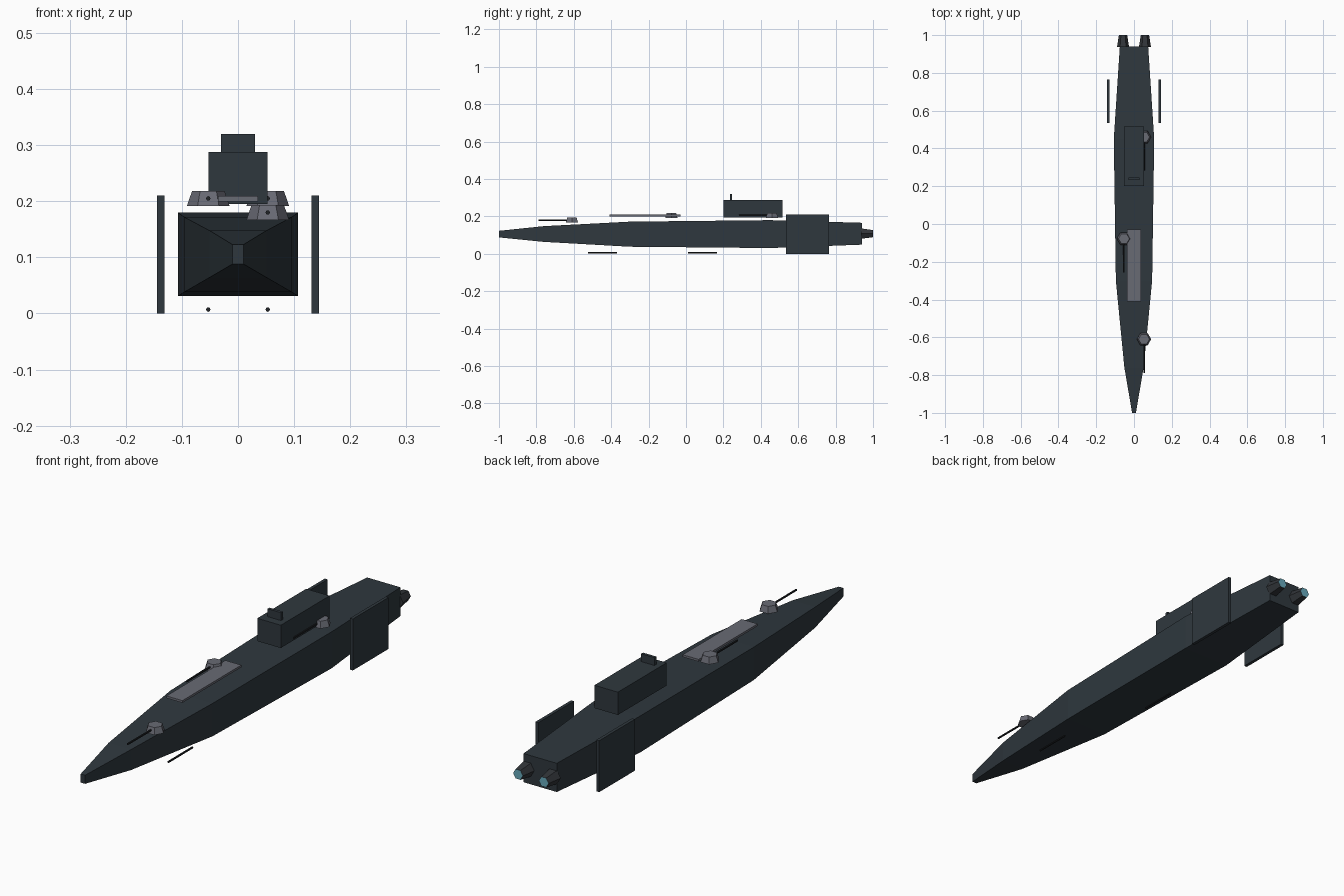
import bpy
import bmesh
import math
from mathutils import Matrix, Vector

old = bpy.data.objects.get("Cube")
if old:
    bpy.data.objects.remove(old, do_unlink=True)


def material(name, r, g, b):
    m = bpy.data.materials.new(name)
    m.use_nodes = True
    m.diffuse_color = (r, g, b, 1)
    m.node_tree.nodes["Principled BSDF"].inputs["Base Color"].default_value = (r, g, b, 1)
    return m


HULL = material("dark blue grey", 0.028, 0.039, 0.048)
GREY = material("mid grey", 0.14, 0.145, 0.175)
DARK = material("gunmetal", 0.014, 0.016, 0.019)
BELL = material("engine grey", 0.032, 0.036, 0.042)
GLOW = material("engine cyan", 0.14, 0.4, 0.5)


def finish(name, bm, *mats):
    bmesh.ops.recalc_face_normals(bm, faces=bm.faces)
    mesh = bpy.data.meshes.new(name)
    bm.to_mesh(mesh)
    bm.free()
    for m in mats:
        mesh.materials.append(m)
    obj = bpy.data.objects.new(name, mesh)
    bpy.context.collection.objects.link(obj)
    return obj


def box(name, low, high, mat):
    low, high = Vector(low), Vector(high)
    bm = bmesh.new()
    bmesh.ops.create_cube(bm, size=1, matrix=Matrix.Translation((low + high) / 2)
                          @ Matrix.Diagonal((*(high - low), 1)))
    return finish(name, bm, mat)


def cone(bm, centre, r1, r2, depth, sides, rotation):
    bmesh.ops.create_cone(bm, cap_ends=True, segments=sides, radius1=r1, radius2=r2,
                          depth=depth, matrix=Matrix.Translation(centre) @ rotation)


AFT = Matrix.Rotation(-math.pi / 2, 4, "X")
HEX = Matrix.Rotation(math.pi / 6, 4, "Z")

# Hull: rectangular sections (y, half width, bottom, top) joined nose to stern
sections = [(-1, 0.01, 0.088, 0.123), (-0.76, 0.051, 0.064, 0.148),
            (-0.3, 0.096, 0.038, 0.172), (0.45, 0.107, 0.031, 0.18),
            (0.94, 0.075, 0.049, 0.166)]
bm = bmesh.new()
rings = [[bm.verts.new(p) for p in ((-w, y, b), (w, y, b), (w, y, t), (-w, y, t))]
         for y, w, b, t in sections]
for a, b in zip(rings, rings[1:]):
    for i in range(4):
        j = (i + 1) % 4
        bm.faces.new((a[i], a[j], b[j], b[i]))
bm.faces.new(rings[0])
bm.faces.new(rings[-1])
finish("hull", bm, HULL)

# Superstructure and deck
box("bridge", (-0.053, 0.2, 0.195), (0.053, 0.515, 0.288), HULL)
box("sensor_mast", (-0.03, 0.234, 0.288), (0.03, 0.246, 0.32), HULL)
box("deck_plate", (-0.036, -0.41, 0.2), (0.036, -0.03, 0.209), GREY)


def barrel(name, x, y, z):
    bm = bmesh.new()
    cone(bm, (x, y, z), 0.004, 0.004, 0.155, 8, AFT)
    finish(name, bm, DARK)


# Deck guns: six-sided turret with a forward barrel
for i, (x, y, z) in enumerate([(0.053, -0.61, 0.167), (-0.053, -0.078, 0.192),
                               (0.053, 0.46, 0.192)], 1):
    bm = bmesh.new()
    cone(bm, (x, y, z + 0.013), 0.038, 0.029, 0.026, 6, HEX)
    finish(f"turret_{i}", bm, GREY)
    barrel(f"turret_barrel_{i}", x, y - 0.1, z + 0.013)

# Barrels below the keel
barrel("lower_barrel_front", 0.053, -0.447, 0.007)
barrel("lower_barrel_rear", -0.053, 0.088, 0.007)

# Side fins and engines
for side, s in (("left", 1), ("right", -1)):
    xs = sorted((s * 0.131, s * 0.144))
    box(f"{side}_fin", (xs[0], 0.535, 0), (xs[1], 0.765, 0.21), HULL)
    bm = bmesh.new()
    cone(bm, (s * 0.058, 0.968, 0.108), 0.032, 0.022, 0.064, 6, AFT @ HEX)
    bm.normal_update()
    for f in bm.faces:
        f.material_index = int(f.normal.y > 0.9)
    finish(f"{side}_engine", bm, BELL, GLOW)
